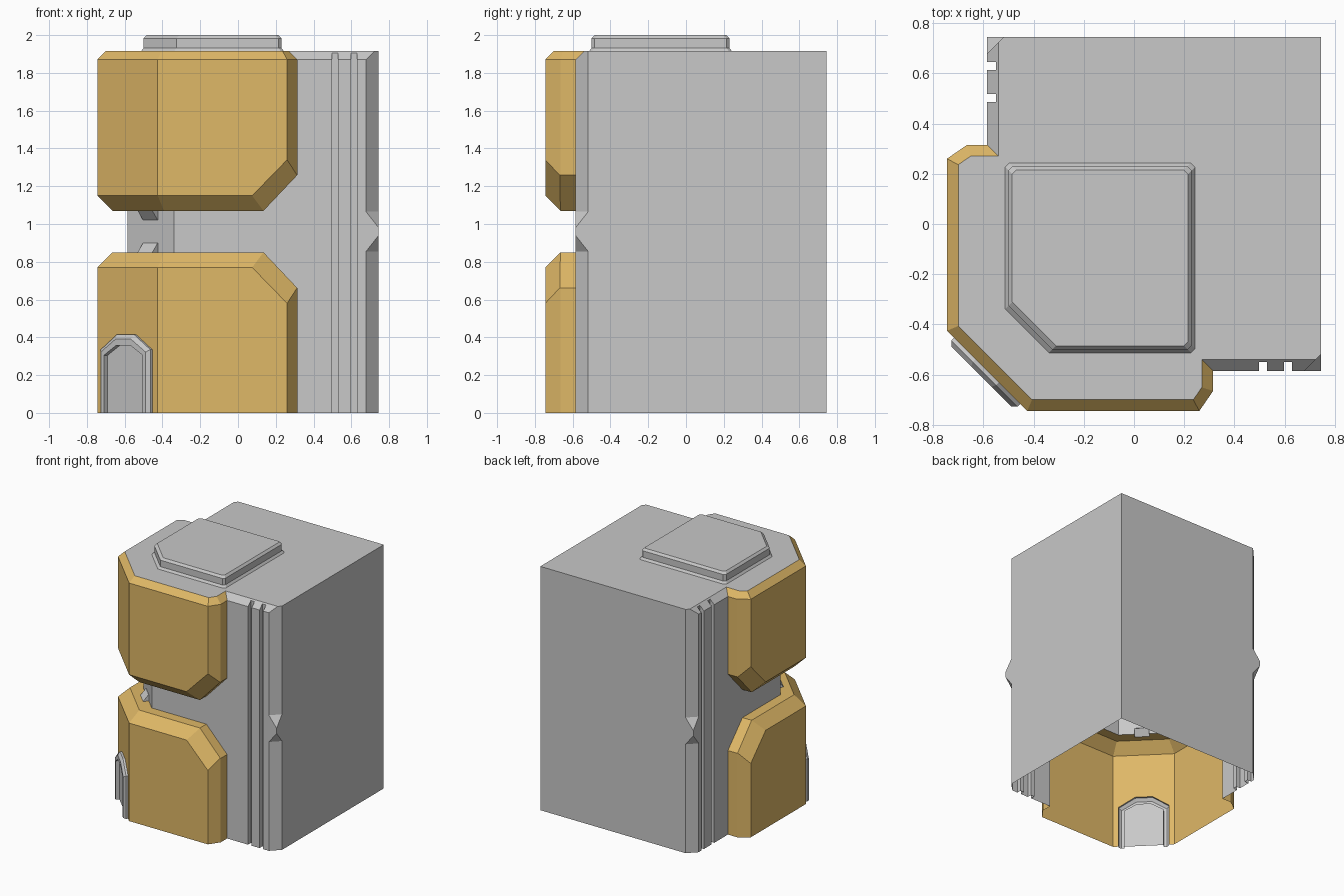
import bpy
import bmesh
from mathutils import Vector

cube = bpy.data.objects.get("Cube")
if cube:
    bpy.data.objects.remove(cube, do_unlink=True)

GREY, GOLD = 0, 1
TOP, BASE = 1.915, -0.1      # solids run below ground and are trimmed open at z = 0
WALL, FACE, RIM, HI = -0.585, -0.745, -0.665, 0.745


def material(name, rgb):
    m = bpy.data.materials.new(name)
    m.use_nodes = True
    m.diffuse_color = (*rgb, 1)
    m.node_tree.nodes["Principled BSDF"].inputs["Base Color"].default_value = (*rgb, 1)
    return m


mats = [material("concrete grey", (0.58, 0.58, 0.58)),
        material("ochre cladding", (0.74, 0.48, 0.135))]


def to_object(name, bm):
    bmesh.ops.recalc_face_normals(bm, faces=bm.faces)
    me = bpy.data.meshes.new(name)
    bm.to_mesh(me)
    bm.free()
    for m in mats:
        me.materials.append(m)
    ob = bpy.data.objects.new(name, me)
    bpy.context.scene.collection.objects.link(ob)
    return ob


def loft(rings, cap_bottom=True):
    """Stack closed rings of points into a solid."""
    bm = bmesh.new()
    loops = [[bm.verts.new(p) for p in r] for r in rings]
    n = len(loops[0])
    for a, b in zip(loops, loops[1:]):
        for i in range(n):
            j = (i + 1) % n
            bm.faces.new((a[i], a[j], b[j], b[i]))
    bm.faces.new(loops[-1])
    if cap_bottom:
        bm.faces.new(loops[0][::-1])
    return bm


def prism(plan, z0, z1):
    return loft([[(x, y, z) for x, y in plan] for z in (z0, z1)])


def cut(bm, co, no):
    """Slice off everything in front of the plane and close the gap."""
    geom = bm.verts[:] + bm.edges[:] + bm.faces[:]
    res = bmesh.ops.bisect_plane(bm, geom=geom, dist=1e-5, plane_co=co,
                                 plane_no=Vector(no).normalized(), clear_outer=True)
    edges = [e for e in res["geom_cut"] if isinstance(e, bmesh.types.BMEdge)]
    if len(edges) > 2:
        bmesh.ops.contextual_create(bm, geom=edges)


def swap(v):
    return Vector((v[1], v[0], v[2]))


def cut_pair(bm, co, no):
    """Cut both sides of the diagonal."""
    cut(bm, co, no)
    cut(bm, swap(co), swap(no))


def boolean(base, tool, op):
    mod = base.modifiers.new(op, 'BOOLEAN')
    mod.operation, mod.solver, mod.object = op, 'EXACT', tool
    bpy.context.view_layer.update()
    deps = bpy.context.evaluated_depsgraph_get()
    me = bpy.data.meshes.new_from_object(base.evaluated_get(deps))
    base.modifiers.clear()
    base.data = me
    bpy.data.objects.remove(tool, do_unlink=True)


def cladding(name, edge, s):
    """Chamfered shell round the corner; s = 1 rises from edge, -1 falls from it."""
    half = [(-0.425, FACE), (0.26, FACE), (0.315, RIM)]
    plan = half + [(0.315, 0.315)] + [(y, x) for x, y in reversed(half)]
    bm = prism(plan, *((edge, TOP) if s > 0 else (BASE, edge)))
    h = edge + s * 0.08
    # sloped lip along the gap
    cut_pair(bm, (0, FACE, h), (0, -1, -s))
    cut(bm, (WALL, WALL, h), (-0.707, -0.707, -s))
    # clipped corners
    p = Vector((0.075, FACE, h))
    no = (Vector((0.26, FACE, edge + s * 0.27)) - p).cross(Vector((0.135, RIM, edge)) - p)
    cut_pair(bm, p, no if no.x > 0 else -no)
    cut_pair(bm, (0.135, 0, edge), (0.19, 0, -s * 0.18))
    if s > 0:
        # bevel round the roof edge
        z = TOP - 0.045
        cut_pair(bm, (0, FACE, z), (0, -1, 1))
        cut_pair(bm, (0.26, FACE, z), (0.824, -0.566, 1))
        cut_pair(bm, (0.315, 0, z), (1, 0, 1))
        cut(bm, (WALL, WALL, z), (-0.707, -0.707, 1))
    bm.normal_update()
    for f in bm.faces:
        roof = all(v.co.z > TOP - 0.001 for v in f.verts)
        f.material_index = GREY if roof else GOLD
    return to_object(name, bm)


def diagonal(t, n, z, centre):
    """Point on the corner diagonal: t along it, n out of it."""
    return (centre + (t - n) * 0.7071, centre - (t + n) * 0.7071, z)


# main block, bevelled along the roof edge
body = prism([(WALL, -0.34), (-0.34, WALL), (HI, WALL), (HI, HI), (WALL, HI)], BASE, TOP)
cut_pair(body, (0, WALL, TOP - 0.045), (0, -1, 1))
shell = to_object("body_shell", body)

# chamfers on the two outer edges, fading out at mid height
for flip in (False, True):
    for z_far, z_in, z_tip in ((2.2, 1.065, 0.98), (-0.3, 0.855, 0.94)):
        prof = [(1.263, z_far), (1.263, z_in), (1.33, z_tip), (1.5, z_tip), (1.5, z_far)]
        rings = [[Vector(((0.16 + d) / 2 + k, (0.16 - d) / 2 + k, z)) for d, z in prof]
                 for k in (-0.3, 0.3)]
        if flip:
            rings = [[swap(p) for p in r] for r in rings]
        boolean(shell, to_object("edge_cutter", loft(rings)), 'DIFFERENCE')

# vertical grooves
for flip, starts in ((False, (0.497, 0.597)), (True, (0.485, 0.613))):
    for a in starts:
        b = a + 0.032
        plan = [(a, -0.7), (b, -0.7), (b, -0.55), (a, -0.55)]
        if flip:
            plan = [(y, x) for x, y in plan]
        boolean(shell, to_object("groove_cutter", prism(plan, -0.3, 2.2)), 'DIFFERENCE')

# upper and lower cladding
boolean(shell, cladding("upper_cladding", 1.07, 1), 'UNION')
boolean(shell, cladding("lower_cladding", 0.85, -1), 'UNION')

# small wedge brackets in the gap
for z0, z1 in ((1.08, 1.02), (0.84, 0.90)):
    tri = [(-0.03, z0), (0.05, z0), (0.002, z1), (-0.03, z1)]
    rings = [[diagonal(t, n, z, -0.4625) for n, z in tri] for t in (-0.055, 0.055)]
    boolean(shell, to_object("bracket", loft(rings)), 'UNION')


# arched doorway on the corner
def arch(half, crown, shoulder, top, n):
    pts = [(-half, BASE), (half, BASE), (half, shoulder), (crown, top),
           (-crown, top), (-half, shoulder)]
    return [diagonal(t, n, z, WALL) for t, z in pts]


door = loft([arch(0.186, 0.065, 0.335, 0.414, -0.03),
             arch(0.186, 0.065, 0.335, 0.414, 0.015),
             arch(0.168, 0.058, 0.322, 0.39, 0.032)])
boolean(shell, to_object("door_frame", door), 'UNION')
recess = loft([arch(0.145, 0.052, 0.305, 0.358, 0.004),
               arch(0.145, 0.052, 0.305, 0.358, 0.1)])
boolean(shell, to_object("door_recess", recess), 'DIFFERENCE')

# trim open at ground level, then split the cladding into its own object
for name, keep in (("corner_cladding", GOLD), ("body_shell", GREY)):
    bm = bmesh.new()
    bm.from_mesh(shell.data)
    bmesh.ops.bisect_plane(bm, geom=bm.verts[:] + bm.edges[:] + bm.faces[:], dist=1e-5,
                           plane_co=(0, 0, 0), plane_no=(0, 0, 1), clear_inner=True)
    bmesh.ops.delete(bm, geom=[f for f in bm.faces if f.material_index != keep],
                     context='FACES')
    if keep == GREY:
        bm.to_mesh(shell.data)
        bm.free()
    else:
        me = shell.data.copy()
        me.name = name
        bm.to_mesh(me)
        bm.free()
        bpy.context.scene.collection.objects.link(bpy.data.objects.new(name, me))


# roof plate with a thin flange and bevelled top
def plate_ring(inset, z):
    lo, hi, c, k = -0.513 + inset, 0.243 - inset, 0.175, 0.016
    pts = [(lo + c, lo), (hi - k, lo), (hi, lo + k), (hi, hi - k), (hi - k, hi),
           (lo + k, hi), (lo, hi - k), (lo, lo + c)]
    return [(x, y, z) for x, y in pts]


to_object("roof_plate", loft([plate_ring(0, TOP), plate_ring(0.013, 1.932),
                              plate_ring(0.013, 1.983), plate_ring(0.028, 2.0)], False))
